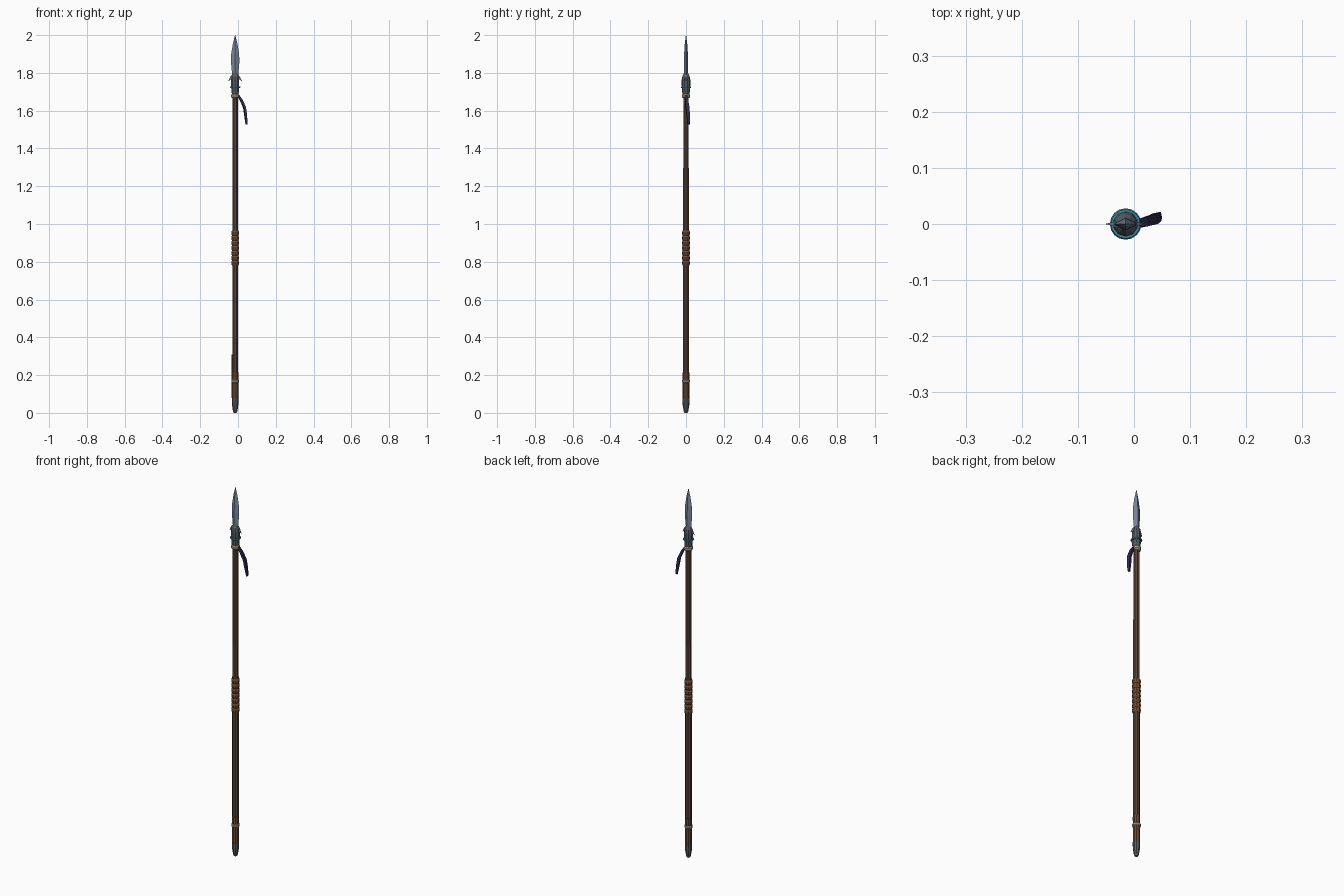
import bpy, bmesh, math
from mathutils import Vector

if "Cube" in bpy.data.objects:
    bpy.data.objects.remove(bpy.data.objects["Cube"])

AX, AY = -0.015, 0.0   # spear axis


def mat(name, rgb):
    m = bpy.data.materials.new(name)
    m.diffuse_color = (*rgb, 1)
    m.use_nodes = True
    m.node_tree.nodes["Principled BSDF"].inputs["Base Color"].default_value = m.diffuse_color
    return m


WOOD = mat("wood", (0.09, 0.055, 0.035))
LEATHER = mat("leather", (0.16, 0.07, 0.035))
CORD = mat("cord", (0.40, 0.34, 0.24))
STEEL = mat("steel", (0.20, 0.25, 0.33))
IRON = mat("iron", (0.10, 0.11, 0.13))
TEAL = mat("teal", (0.04, 0.25, 0.33))
CLOTH = mat("cloth", (0.03, 0.025, 0.08))


def loft(name, rings, material):
    """Skin a list of equal-length point rings and cap both ends."""
    bm = bmesh.new()
    vs = [[bm.verts.new(p) for p in r] for r in rings]
    n = len(rings[0])
    for a, b in zip(vs, vs[1:]):
        for i in range(n):
            j = (i + 1) % n
            bm.faces.new((a[i], a[j], b[j], b[i]))
    bm.faces.new(vs[0][::-1])
    bm.faces.new(vs[-1])
    bmesh.ops.recalc_face_normals(bm, faces=bm.faces)
    me = bpy.data.meshes.new(name)
    bm.to_mesh(me)
    bm.free()
    me.materials.append(material)
    ob = bpy.data.objects.new(name, me)
    bpy.context.collection.objects.link(ob)
    return ob


def lathe(name, profile, material, n=10):
    """Turn (radius, z) pairs about the spear axis."""
    return loft(name, [[(AX + r * math.cos(2 * math.pi * (i + 0.5) / n),
                         AY + r * math.sin(2 * math.pi * (i + 0.5) / n), z)
                        for i in range(n)] for r, z in profile], material)


def band(name, r, z, h, material, n=12):
    lathe(name, [(r * 0.78, z - h), (r, z - h * 0.45), (r, z + h * 0.45),
                 (r * 0.78, z + h)], material, n)


# Shaft, butt cap and lower leather sleeve
lathe("shaft", [(0.0165, 0.05), (0.0165, 0.9), (0.015, 1.70)], WOOD, 8)
lathe("butt_cap", [(0.008, 0), (0.012, 0.008), (0.0175, 0.04), (0.0185, 0.075)], IRON)
lathe("lower_sleeve", [(0.0175, 0.07), (0.018, 0.215)], LEATHER)
band("lower_cord", 0.021, 0.168, 0.010, CORD)

# Thin strip let into the side of the lower shaft
loft("side_strip", [[(AX + x, AY + y, z) for x, y in
                     ((-0.0185, -0.003), (-0.012, -0.003), (-0.012, 0.003), (-0.0185, 0.003))]
                    for z in (0.08, 0.31)], WOOD)

# Leather grip made from stacked wraps
wraps, z0, z1 = 7, 0.78, 0.965
step = (z1 - z0) / wraps
profile = []
for k in range(wraps):
    z = z0 + k * step
    profile += [(0.0175, z), (0.0212, z + step * 0.3), (0.0212, z + step * 0.7)]
lathe("grip", profile + [(0.0175, z1)], LEATHER)

# Neck: cord, socket and teal ring
band("upper_cord", 0.022, 1.678, 0.012, CORD)
lathe("socket", [(0.017, 1.685), (0.021, 1.70), (0.0225, 1.73), (0.0225, 1.765),
                 (0.019, 1.782), (0.010, 1.80)], IRON)
bpy.ops.mesh.primitive_torus_add(major_radius=0.0235, minor_radius=0.0045,
                                 major_segments=16, minor_segments=6,
                                 location=(AX, AY, 1.725))
ring = bpy.context.object
ring.name = "teal_ring"
ring.data.materials.append(TEAL)

# Swept-back barbs on both sides of the socket
for side, s in (("left", -1), ("right", 1)):
    loft("barb_" + side,
         [[(AX + s * x, AY - t, zl), (AX + s * x, AY + t, zl),
           (AX + s * x, AY + t, zh), (AX + s * x, AY - t, zh)]
          for x, t, zl, zh in ((0.012, 0.004, 1.770, 1.795),
                               (0.024, 0.003, 1.764, 1.782),
                               (0.035, 0.0006, 1.756, 1.759))], STEEL)

# Leaf-shaped blade with diamond section
loft("blade", [[(AX + w, AY, z), (AX, AY + t, z), (AX - w, AY, z), (AX, AY - t, z)]
               for w, t, z in ((0.014, 0.010, 1.765), (0.017, 0.011, 1.80),
                               (0.0225, 0.0115, 1.86), (0.021, 0.010, 1.90),
                               (0.013, 0.007, 1.95), (0.0008, 0.0008, 2.0))], STEEL)

# Hanging cloth streamer
rings = []
for x, y, z, w, t in ((0.000, 0.000, 1.682, 0.006, 0.005),
                      (0.018, 0.003, 1.655, 0.008, 0.006),
                      (0.035, 0.008, 1.615, 0.009, 0.006),
                      (0.041, 0.012, 1.57, 0.008, 0.006),
                      (0.045, 0.016, 1.527, 0.005, 0.004)):
    c = Vector((x, y, z))
    u, v = Vector((-0.2, 1, 0)) * w, Vector((1, 0.2, 0.3)) * t
    rings.append([c - u - v, c + u - v, c + u + v, c - u + v])
loft("streamer", rings, CLOTH)
